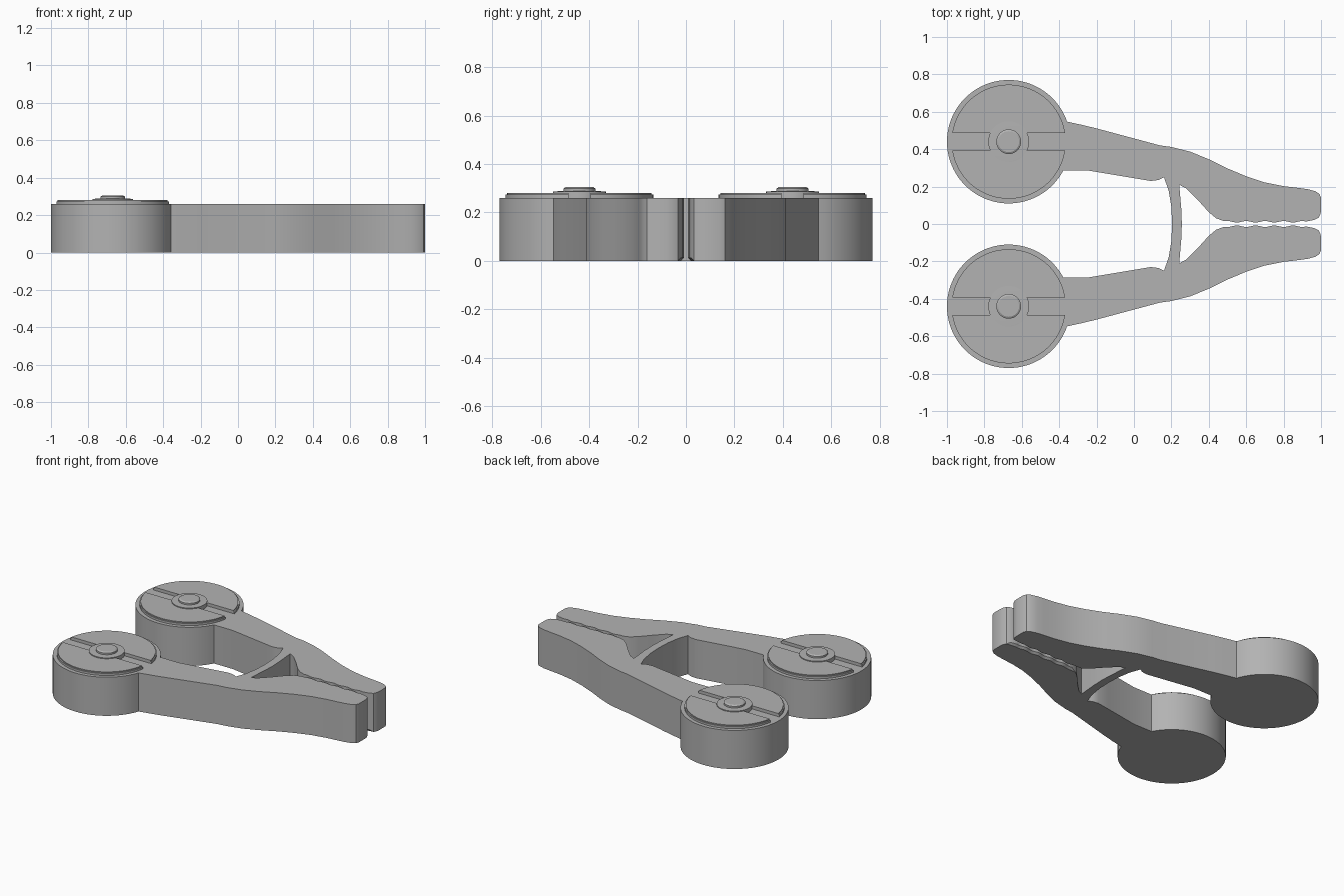
import bpy, bmesh
from math import sin, cos, asin, pi, radians

cube = bpy.data.objects.get("Cube")
if cube:
    bpy.data.objects.remove(cube)

HEIGHT = 0.26
CX, CY, R = -0.67, 0.44, 0.33

grey = bpy.data.materials.new("light grey plastic")
grey.use_nodes = True
colour = (0.45, 0.45, 0.45, 1)
grey.diffuse_color = colour
grey.node_tree.nodes["Principled BSDF"].inputs["Base Color"].default_value = colour


def arc(r, start, end, steps):
    angles = [start + (end - start) * i / steps for i in range(steps + 1)]
    return [(CX + r * cos(a), CY + r * sin(a)) for a in angles]


def prism(bm, outline, z0, z1):
    face = bm.faces.new([bm.verts.new((x, y, z0)) for x, y in outline])
    result = bmesh.ops.extrude_face_region(bm, geom=[face])
    top = [v for v in result["geom"] if isinstance(v, bmesh.types.BMVert)]
    bmesh.ops.translate(bm, verts=top, vec=(0, 0, z1 - z0))
    if not face.is_valid:
        bm.faces.new([v for v in bm.verts if abs(v.co.z - z0) < 1e-5])


def finish(bm, name):
    # Mirror each part to the other side of the clip
    bmesh.ops.recalc_face_normals(bm, faces=bm.faces)
    mesh = bpy.data.meshes.new(name)
    bm.to_mesh(mesh)
    bm.free()
    mesh.materials.append(grey)
    obj = bpy.data.objects.new(name, mesh)
    bpy.context.collection.objects.link(obj)
    bpy.ops.object.select_all(action="DESELECT")
    obj.select_set(True)
    bpy.context.view_layer.objects.active = obj
    bpy.ops.object.shade_smooth_by_angle(angle=radians(28))
    mirror = obj.modifiers.new("other side", "MIRROR")
    mirror.use_axis = (False, True, False)
    return obj


# Clip body: round grip, arm, jaw and half of the spring bridge in one outline
grip = arc(R, radians(19), radians(332), 80)
inner_arm = [(-0.24, 0.285), (0, 0.245), (0.09, 0.23), (0.13, 0.235), (0.16, 0.25)]
bridge = [(0.185, 0.18), (0.2, 0.09), (0.204, 0), (0.256, 0), (0.253, 0.08), (0.247, 0.15), (0.242, 0.21)]
throat = [(0.28, 0.19), (0.34, 0.13), (0.4, 0.063), (0.44, 0.03), (0.48, 0.016)]
jaw = [(0.5 + 0.01 * i, 0.012 + 0.004 * cos(2 * pi * i / 10)) for i in range(43)]
tip = [(0.965, 0.022), (0.988, 0.034), (0.998, 0.055), (1, 0.08), (1, 0.14), (0.992, 0.16), (0.97, 0.175)]
outer_arm = [(0.93, 0.186), (0.88, 0.193), (0.8, 0.202), (0.7, 0.222), (0.6, 0.255), (0.5, 0.297),
             (0.4, 0.346), (0.3, 0.387), (0.2, 0.412), (0.14, 0.42), (-0.2, 0.511), (-0.27, 0.528)]
bm = bmesh.new()
prism(bm, grip + inner_arm + bridge + throat + jaw + tip + outer_arm, 0, HEIGHT)
# Open the bridge where the two halves meet
seam = [f for f in bm.faces if all(abs(v.co.y) < 1e-5 for v in f.verts)]
bmesh.ops.delete(bm, geom=seam, context="FACES_ONLY")
# Relief along the lower inside edge of the jaw
edges = [e for e in bm.edges if all(v.co.z < 1e-5 and v.co.x > 0.47 and v.co.y < 0.023 for v in e.verts)]
bmesh.ops.bevel(bm, geom=edges, offset=0.013, segments=1, affect="EDGES")
finish(bm, "clip_body")

# Raised half discs either side of the groove
for name, turn in (("outer_half_plate", 0), ("inner_half_plate", pi)):
    bm = bmesh.new()
    a = asin(0.046 / 0.305)
    prism(bm, arc(0.305, turn + a, turn + pi - a, 48), HEIGHT, 0.281)
    rim = [e for e in bm.edges if all(v.co.z > 0.28 for v in e.verts) and e.calc_length() < 0.1]
    bmesh.ops.bevel(bm, geom=rim, offset=0.007, segments=2, affect="EDGES")
    finish(bm, name)


def turned(name, profile, sides=48):
    # Stack of rings closed with a flat cap
    bm = bmesh.new()
    rings = [[bm.verts.new((CX + r * cos(2 * pi * i / sides), CY + r * sin(2 * pi * i / sides), z))
              for i in range(sides)] for r, z in profile]
    for low, high in zip(rings, rings[1:]):
        for i in range(sides):
            j = (i + 1) % sides
            bm.faces.new((low[i], low[j], high[j], high[i]))
    bm.faces.new(rings[-1])
    finish(bm, name)


# Hub and button at the centre of each grip
turned("hub", [(0.109, HEIGHT), (0.109, 0.287), (0.08, 0.288)])
turned("button", [(0.066, 0.287), (0.066, 0.299), (0.056, 0.305)])
